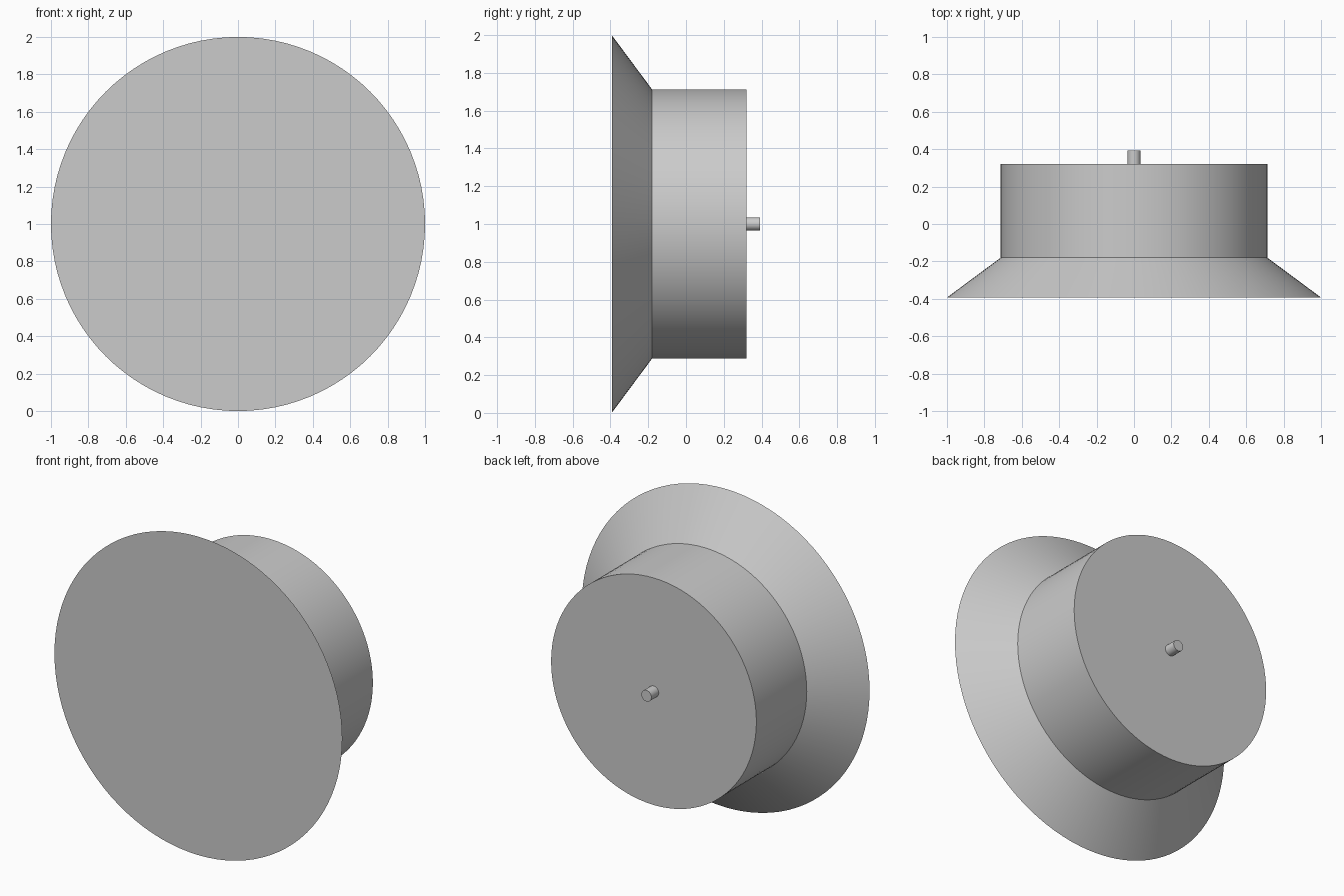
import bpy
import bmesh
from math import cos, sin, pi

cube = bpy.data.objects.get("Cube")
if cube:
    bpy.data.objects.remove(cube, do_unlink=True)

CENTRE_Z = 1.0

# Single plain grey finish
grey = bpy.data.materials.new("plain_grey")
grey.use_nodes = True
colour = (0.6, 0.6, 0.6, 1.0)
grey.diffuse_color = colour
grey.node_tree.nodes["Principled BSDF"].inputs["Base Color"].default_value = colour


def turned_part(name, front, back, sides, cap_front=False, cap_back=False):
    """Round part along y; front and back are (radius, y) pairs."""
    bm = bmesh.new()
    rings = []
    for radius, y in (front, back):
        angles = [2 * pi * i / sides for i in range(sides)]
        rings.append([bm.verts.new((radius * cos(a), y, CENTRE_Z + radius * sin(a)))
                      for a in angles])
    near, far = rings
    for i in range(sides):
        j = (i + 1) % sides
        bm.faces.new((near[i], far[i], far[j], near[j]))
    if cap_front:
        bm.faces.new(near)
    if cap_back:
        bm.faces.new(far[::-1])
    mesh = bpy.data.meshes.new(name)
    bm.to_mesh(mesh)
    bm.free()
    mesh.materials.append(grey)
    obj = bpy.data.objects.new(name, mesh)
    bpy.context.collection.objects.link(obj)
    bpy.ops.object.select_all(action='DESELECT')
    obj.select_set(True)
    bpy.context.view_layer.objects.active = obj
    bpy.ops.object.shade_smooth_by_angle()
    return obj


# Flared face, drum behind it, and the small rear pin
turned_part("flared_face", (1.0, -0.393), (0.713, -0.18), 96, cap_front=True)
turned_part("drum_body", (0.713, -0.18), (0.713, 0.32), 96, cap_back=True)
turned_part("rear_pin", (0.035, 0.32), (0.035, 0.393), 32, cap_back=True)
